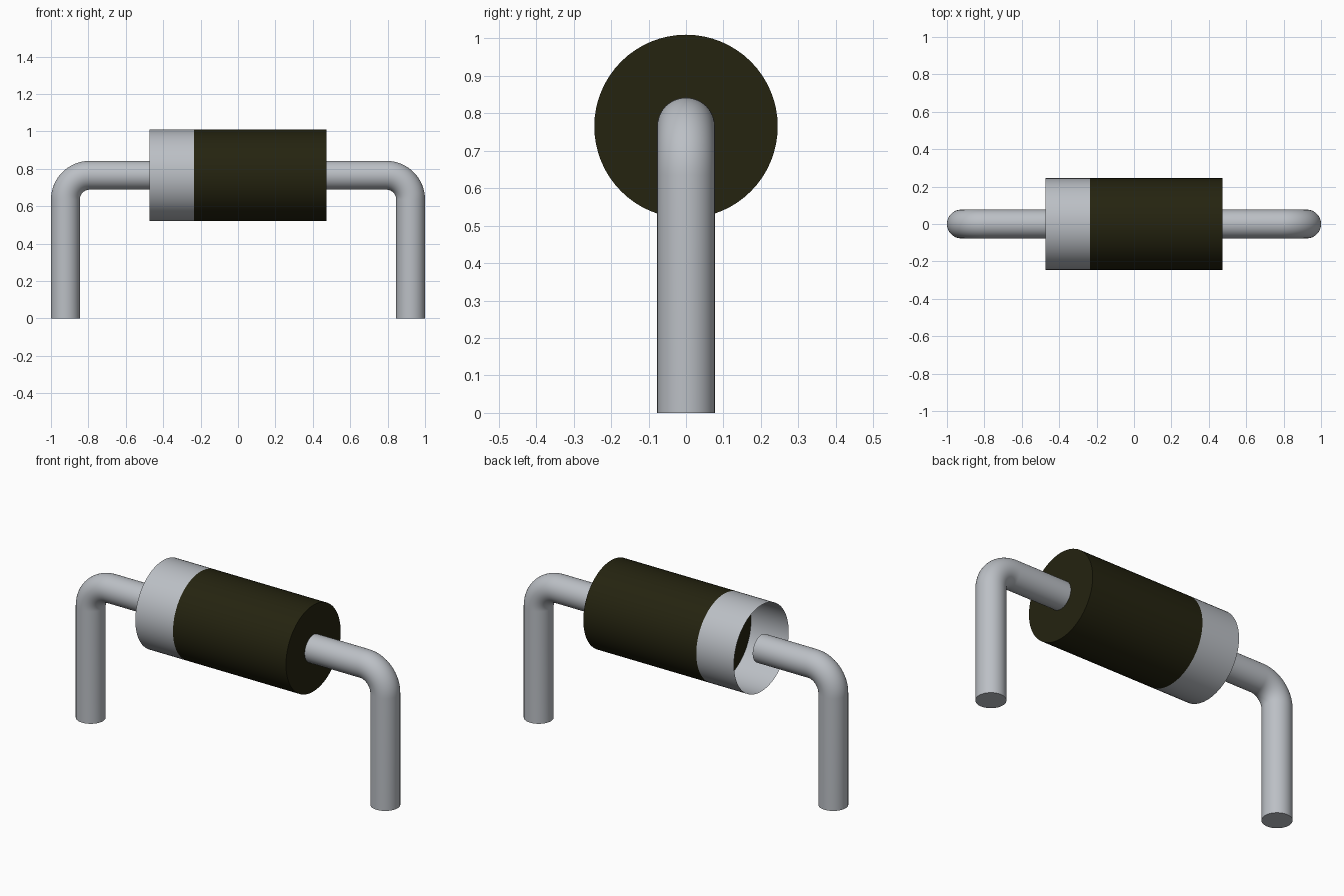
import bpy, bmesh, math
from mathutils import Vector, Matrix

cube = bpy.data.objects.get("Cube")
if cube:
    bpy.data.objects.remove(cube, do_unlink=True)

AXIS_Z = 0.765        # height of the body axis
BODY_R = 0.245
BODY_END = 0.472      # half length of the body
BAND_X = -0.236       # where the band meets the dark body
WIRE_R = 0.077
LEG_X = 1 - WIRE_R
BEND_R = 0.13
SEGMENTS = 64


def material(name, rgb):
    mat = bpy.data.materials.new(name)
    mat.use_nodes = True
    color = (*rgb, 1)
    mat.diffuse_color = color
    bsdf = mat.node_tree.nodes["Principled BSDF"]
    bsdf.inputs["Base Color"].default_value = color
    bsdf.inputs["Roughness"].default_value = 0.5
    return mat


def sweep(name, stations, radius, mat, capped):
    """Round tube through (centre, direction) stations in the XZ plane."""
    bm = bmesh.new()
    rings = []
    for centre, direction in stations:
        side = Vector((0, 1, 0))
        up = direction.cross(side)
        rings.append([bm.verts.new(centre + radius * (math.cos(a) * side + math.sin(a) * up))
                      for a in (2 * math.pi * i / SEGMENTS for i in range(SEGMENTS))])
    for r0, r1 in zip(rings, rings[1:]):
        for i in range(SEGMENTS):
            j = (i + 1) % SEGMENTS
            bm.faces.new((r0[i], r0[j], r1[j], r1[i]))
    if capped:
        bm.faces.new(rings[0][::-1])
        bm.faces.new(rings[-1])
    mesh = bpy.data.meshes.new(name)
    bm.to_mesh(mesh)
    bm.free()
    mesh.materials.append(mat)
    obj = bpy.data.objects.new(name, mesh)
    bpy.context.collection.objects.link(obj)
    bpy.ops.object.select_all(action='DESELECT')
    obj.select_set(True)
    bpy.context.view_layer.objects.active = obj
    bpy.ops.object.shade_smooth_by_angle(angle=math.radians(35))
    return obj


def straight(x0, x1):
    return [(Vector((x, 0, AXIS_Z)), Vector((1, 0, 0))) for x in (x0, x1)]


metal = material("light grey metal", (0.50, 0.525, 0.56))
dark = material("dark olive body", (0.018, 0.017, 0.005))

# Closed dark body and the open-ended band sleeve beside it
sweep("body", straight(BAND_X, BODY_END), BODY_R, dark, True)
sweep("end_band", straight(-BODY_END, BAND_X), BODY_R, metal, False)

# Bent wire: straight run, quarter bend, vertical leg
path = [(Vector((BODY_END, 0, AXIS_Z)), Vector((1, 0, 0)))]
bend_centre = Vector((LEG_X - BEND_R, 0, AXIS_Z - BEND_R))
STEPS = 16
for i in range(STEPS + 1):
    a = math.pi / 2 * i / STEPS
    path.append((bend_centre + BEND_R * Vector((math.sin(a), 0, math.cos(a))),
                 Vector((math.cos(a), 0, -math.sin(a)))))
path.append((Vector((LEG_X, 0, 0)), Vector((0, 0, -1))))

sweep("left_wire", path, WIRE_R, metal, True)

# The opposite wire is the same path turned half way round the vertical axis
right_wire = sweep("right_wire", path, WIRE_R, metal, True)
right_wire.data.transform(Matrix.Rotation(math.pi, 4, 'Z'))
